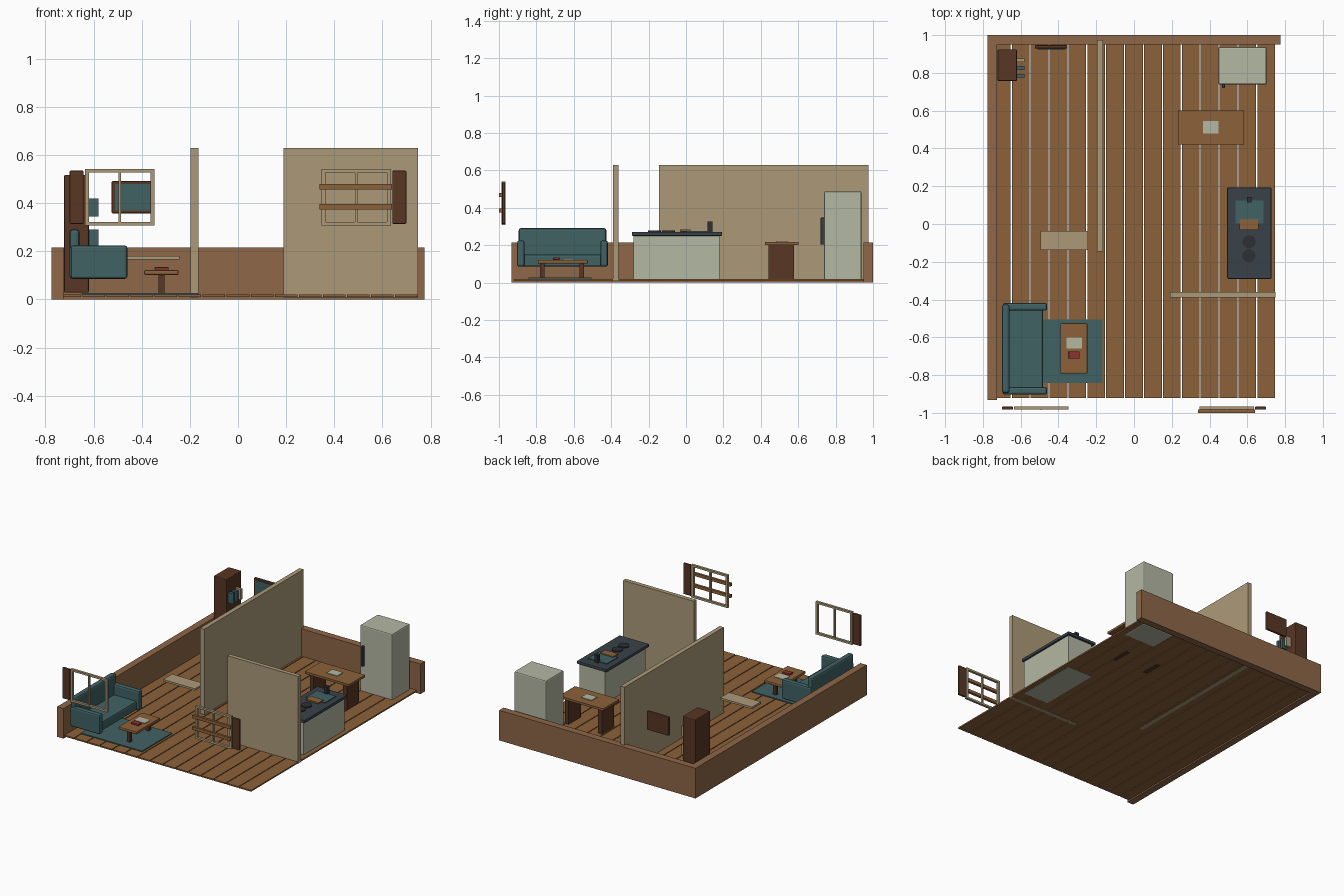
import bpy, bmesh
from mathutils import Matrix, Vector

if "Cube" in bpy.data.objects:
    bpy.data.objects.remove(bpy.data.objects["Cube"])


def lin(c):
    c /= 255
    return c / 12.92 if c <= 0.04045 else ((c + 0.055) / 1.055) ** 2.4


def material(name, r, g, b):
    m = bpy.data.materials.new(name)
    m.diffuse_color = (lin(r), lin(g), lin(b), 1)
    m.use_nodes = True
    m.node_tree.nodes["Principled BSDF"].inputs["Base Color"].default_value = m.diffuse_color
    return m


WOOD = material("wood", 140, 98, 58)
RIM = material("low_wall", 142, 103, 72)
PLASTER = material("plaster", 172, 154, 121)
DARK = material("dark_wood", 88, 54, 36)
TEAL = material("teal", 65, 98, 100)
PALE = material("pale_enamel", 180, 184, 163)
SLATE = material("slate", 56, 66, 74)
BLACK = material("charcoal", 45, 48, 52)
RED = material("red", 140, 52, 50)


def finish(bm, name, mat):
    me = bpy.data.meshes.new(name)
    bm.to_mesh(me)
    bm.free()
    me.materials.append(mat)
    ob = bpy.data.objects.new(name, me)
    bpy.context.collection.objects.link(ob)
    return ob


def box(name, x, y, z, mat, bevel=0, segments=2):
    """Box from (min, max) ranges, with optional rounded edges."""
    bm = bmesh.new()
    size = Vector((x[1] - x[0], y[1] - y[0], z[1] - z[0]))
    mid = Vector((sum(x), sum(y), sum(z))) / 2
    bmesh.ops.create_cube(bm, size=1, matrix=Matrix.Translation(mid) @ Matrix.Diagonal(size.to_4d()))
    ob = finish(bm, name, mat)
    if bevel:
        mod = ob.modifiers.new("bevel", "BEVEL")
        mod.width, mod.segments = bevel, segments
    return ob


def disc(name, x, y, z, r, mat):
    bm = bmesh.new()
    m = Matrix.Translation((x, y, sum(z) / 2))
    bmesh.ops.create_cone(bm, cap_ends=True, segments=20, radius1=r, radius2=r, depth=z[1] - z[0], matrix=m)
    return finish(bm, name, mat)


# floor planks, separated by thin gaps
for i in range(15):
    x = -0.7 + 0.1 * i
    box(f"floor_plank_{i}", (x - 0.047, x + 0.047), (-0.92, 0.955), (0.01, 0.02), WOOD)

# cutaway outer walls and tall partitions
box("back_low_wall", (-0.775, 0.775), (0.95, 1.0), (0, 0.215), RIM)
box("left_low_wall", (-0.775, -0.725), (-0.932, 1.0), (0, 0.215), RIM)
box("long_partition", (-0.197, -0.165), (-0.145, 0.975), (0.008, 0.63), PLASTER)
box("kitchen_partition", (0.19, 0.748), (-0.39, -0.36), (0.008, 0.63), PLASTER)

# rug and sofa
box("rug", (-0.65, -0.167), (-0.843, -0.505), (0.02, 0.027), TEAL)
box("sofa_seat", (-0.68, -0.482), (-0.89, -0.43), (0.085, 0.15), TEAL, 0.01)
box("sofa_back", (-0.70, -0.658), (-0.895, -0.425), (0.085, 0.292), TEAL, 0.014)
for side, y in (("near", -0.883), ("far", -0.438)):
    box(f"sofa_arm_{side}", (-0.695, -0.46), (y - 0.02, y + 0.02), (0.085, 0.225), TEAL, 0.011)

# coffee table with paper and book
box("coffee_table_top", (-0.39, -0.247), (-0.792, -0.525), (0.102, 0.122), WOOD, 0.005)
for i, y in enumerate((-0.768, -0.557)):
    box(f"coffee_table_leg_{i}", (-0.33, -0.306), (y - 0.012, y + 0.012), (0.026, 0.104), DARK)
box("coffee_table_paper", (-0.357, -0.274), (-0.658, -0.60), (0.122, 0.126), PALE)
box("red_book", (-0.346, -0.288), (-0.712, -0.674), (0.122, 0.134), RED, 0.002)

# wall shelf board
box("shelf_board", (-0.495, -0.244), (-0.138, -0.037), (0.167, 0.181), PLASTER)

# bookcase with three rows of projecting books
box("bookcase", (-0.722, -0.62), (0.757, 0.925), (0.028, 0.518), DARK, 0.005)
for row in range(3):
    z = 0.085 + 0.13 * row
    for i, mat in enumerate((TEAL, TEAL, PLASTER)):
        y = 0.785 + 0.041 * i
        box(f"book_{row}_{i}", (-0.64, -0.58), (y - 0.01, y + 0.01), (z, z + 0.075), mat)

# wall screen
box("screen_frame", (-0.525, -0.353), (0.929, 0.947), (0.358, 0.492), DARK, 0.005)
box("screen_panel", (-0.512, -0.366), (0.925, 0.933), (0.37, 0.48), TEAL)

# front windows: frame, mullion and outer shutter on each side
for side, s in (("left", -1), ("right", 1)):
    cx = 0.491 * s
    Y = (-0.983, -0.966)
    for j, dx in enumerate((-0.136, 0.136)):
        box(f"{side}_window_stile_{j}", (cx + dx - 0.008, cx + dx + 0.008), Y, (0.307, 0.541), PLASTER)
    for j, z in enumerate((0.307, 0.527)):
        box(f"{side}_window_rail_{j}", (cx - 0.144, cx + 0.144), Y, (z, z + 0.014), PLASTER)
    box(f"{side}_window_mullion", (cx - 0.005, cx + 0.005), (-0.986, -0.968), (0.31, 0.54), PLASTER)
    sx = 0.67 * s
    box(f"{side}_shutter", (sx - 0.029, sx + 0.029), (-0.983, -0.967), (0.314, 0.535), DARK, 0.004)
for i, z in enumerate((0.374, 0.457)):
    box(f"window_board_{i}", (0.338, 0.64), (-1.0, -0.983), (z, z + 0.022), WOOD)

# dining table on two panel legs
box("dining_table_top", (0.232, 0.582), (0.422, 0.602), (0.202, 0.218), WOOD)
for i, x in enumerate((0.275, 0.537)):
    box(f"dining_table_leg_{i}", (x - 0.015, x + 0.015), (0.44, 0.578), (0.008, 0.204), DARK)
box("dining_table_paper", (0.364, 0.448), (0.48, 0.545), (0.218, 0.223), PALE)

# refrigerator
box("fridge_body", (0.447, 0.702), (0.738, 0.938), (0.008, 0.488), PALE, 0.008)
box("fridge_handle", (0.467, 0.481), (0.72, 0.742), (0.203, 0.347), SLATE, 0.003)

# kitchen counter with sink, tap, chopping board and hob rings
box("counter_body", (0.515, 0.715), (-0.28, 0.178), (0.008, 0.252), PALE)
box("counter_top", (0.493, 0.728), (-0.29, 0.193), (0.25, 0.272), SLATE, 0.005)
box("sink", (0.537, 0.685), (0.002, 0.125), (0.262, 0.277), TEAL)
box("tap", (0.597, 0.623), (0.115, 0.143), (0.27, 0.327), BLACK)
box("chopping_board", (0.558, 0.66), (-0.033, 0.024), (0.272, 0.284), WOOD, 0.003)
for i, y in enumerate((-0.094, -0.168)):
    disc(f"hob_ring_{i}", 0.609, y, (0.27, 0.279), 0.035, BLACK)
